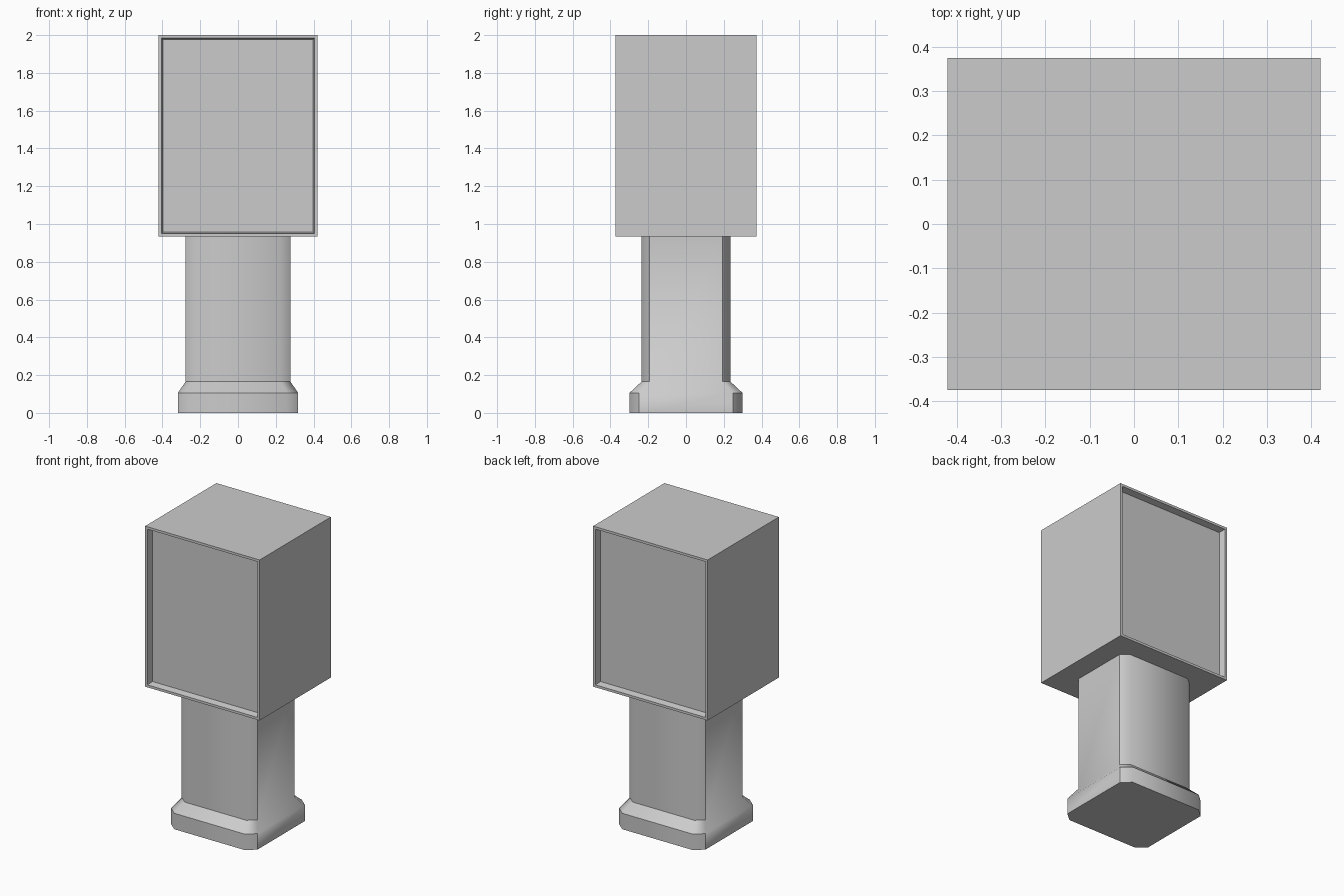
import bpy, bmesh
from math import radians

if "Cube" in bpy.data.objects:
    bpy.data.objects.remove(bpy.data.objects["Cube"])


def finish(bm, name):
    bmesh.ops.recalc_face_normals(bm, faces=bm.faces)
    mesh = bpy.data.meshes.new(name)
    bm.to_mesh(mesh)
    bm.free()
    obj = bpy.data.objects.new(name, mesh)
    bpy.context.collection.objects.link(obj)
    return obj


def chamfered_ring(bm, x, y, cx, cy, z):
    """Rectangle with cut corners, counter-clockwise."""
    pts = [(x, -y + cy), (x, y - cy), (x - cx, y), (-x + cx, y),
           (-x, y - cy), (-x, -y + cy), (-x + cx, -y), (x - cx, -y)]
    return [bm.verts.new((px, py, z)) for px, py in pts]


# Pedestal: flared foot, sloped shoulder and straight column
LEVELS = [(0.318, 0.299, 0.058, 0.05, 0.0),
          (0.318, 0.299, 0.058, 0.05, 0.106),
          (0.278, 0.236, 0.052, 0.042, 0.165),
          (0.278, 0.236, 0.052, 0.042, 0.933)]
bm = bmesh.new()
rings = [chamfered_ring(bm, *level) for level in LEVELS]
for low, high in zip(rings, rings[1:]):
    for i in range(8):
        j = (i + 1) % 8
        bm.faces.new((low[i], low[j], high[j], high[i]))
bm.faces.new(rings[0])
bm.faces.new(rings[-1])
pedestal = finish(bm, "pedestal")
bpy.context.view_layer.objects.active = pedestal
pedestal.select_set(True)
bpy.ops.object.shade_smooth_by_angle(angle=radians(45))

# Cabinet: box with a recessed panel in the front and back
BOTTOM, TOP = 0.933, 2.0
bm = bmesh.new()
bmesh.ops.create_cube(bm, size=1)
bmesh.ops.scale(bm, vec=(0.842, 0.748, TOP - BOTTOM), verts=bm.verts)
bmesh.ops.translate(bm, vec=(0, 0, (TOP + BOTTOM) / 2), verts=bm.verts)
bm.normal_update()
panels = [f for f in bm.faces if abs(f.normal.y) > 0.9]
bmesh.ops.inset_region(bm, faces=panels, thickness=0.023)
bmesh.ops.inset_region(bm, faces=panels, thickness=0.011, depth=-0.043)
finish(bm, "cabinet")
